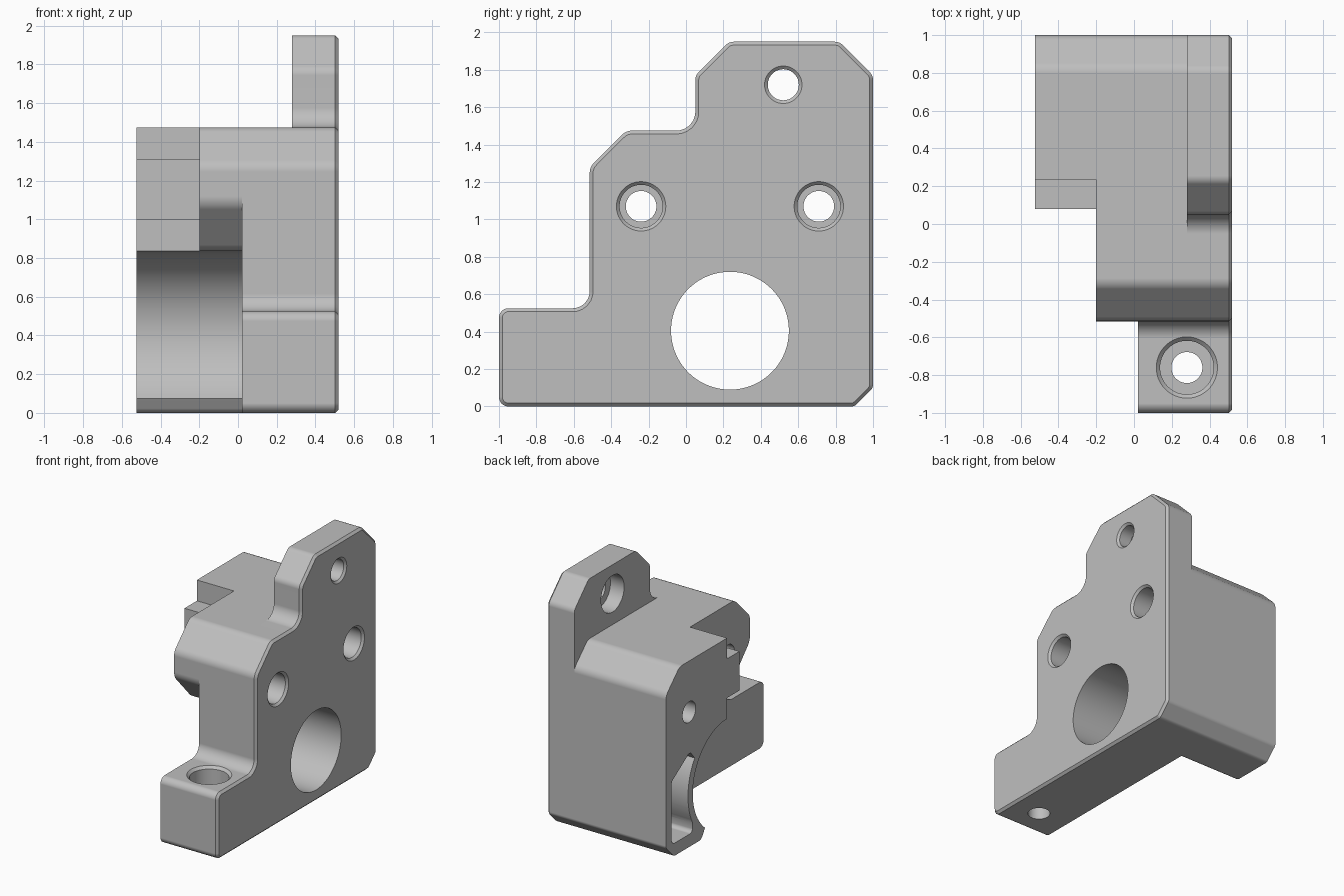
import bpy, bmesh
from math import sin, cos, tan, pi, radians
from mathutils import Vector

old = bpy.data.objects.get("Cube")
if old:
    bpy.data.objects.remove(old, do_unlink=True)

grey = bpy.data.materials.new("plain grey")
grey.use_nodes = True
GREY = (0.52, 0.52, 0.52, 1)
grey.diffuse_color = GREY
grey.node_tree.nodes["Principled BSDF"].inputs["Base Color"].default_value = GREY


def rounded(points, seg=6):
    """Outline from (y, z, radius) corners, with each corner filleted."""
    out = []
    for i, (y, z, r) in enumerate(points):
        p = Vector((y, z))
        if r == 0:
            out.append(p)
            continue
        a = (Vector(points[i - 1][:2]) - p).normalized()
        b = (Vector(points[(i + 1) % len(points)][:2]) - p).normalized()
        half = a.angle(b) / 2
        centre = p + (a + b).normalized() * (r / sin(half))
        start = p + a * (r / tan(half)) - centre
        end = p + b * (r / tan(half)) - centre
        for k in range(seg + 1):
            t = k / seg
            out.append(centre + (start.lerp(end, t)).normalized() * r)
    return out


def finish(name, bm):
    bmesh.ops.recalc_face_normals(bm, faces=bm.faces)
    mesh = bpy.data.meshes.new(name)
    bm.to_mesh(mesh)
    bm.free()
    mesh.materials.append(grey)
    obj = bpy.data.objects.new(name, mesh)
    bpy.context.scene.collection.objects.link(obj)
    return obj


def prism(name, outline, x0, x1, chamfer=0.0):
    """Extrude a y-z outline along x, with an optional chamfer at x1."""
    bm = bmesh.new()
    low = bm.faces.new([bm.verts.new((x0, y, z)) for y, z in outline])
    new = bmesh.ops.extrude_face_region(bm, geom=[low])["geom"]
    bmesh.ops.translate(bm, vec=(x1 - x0, 0, 0),
                        verts=[v for v in new if isinstance(v, bmesh.types.BMVert)])
    if not any(f.calc_center_median().x < x0 + 1e-5 for f in bm.faces):
        bm.faces.new([v for v in low.verts] if low.is_valid else
                     [v for v in bm.verts if abs(v.co.x - x0) < 1e-5])
    if chamfer:
        edges = [e for e in bm.edges if all(abs(v.co.x - x1) < 1e-5 for v in e.verts)]
        bmesh.ops.bevel(bm, geom=edges, offset=chamfer, segments=1, affect='EDGES')
    return finish(name, bm)


def bore(name, axis, centre, steps, sides=64):
    """Stepped round cutter from (position, radius) steps along x or z."""
    bm = bmesh.new()
    rings = []
    for pos, r in steps:
        ring = []
        for k in range(sides):
            a = 2 * pi * (k + 0.5) / sides
            u, v = centre[0] + r * cos(a), centre[1] + r * sin(a)
            ring.append(bm.verts.new((pos, u, v) if axis == 'x' else (u, v, pos)))
        rings.append(ring)
    for a, b in zip(rings, rings[1:]):
        for k in range(sides):
            n = (k + 1) % sides
            bm.faces.new((a[k], a[n], b[n], b[k]))
    bm.faces.new(rings[0])
    bm.faces.new(rings[-1])
    return finish(name, bm)


def cut(obj, cutters):
    bpy.context.view_layer.objects.active = obj
    for c in cutters:
        mod = obj.modifiers.new("cut", 'BOOLEAN')
        mod.operation, mod.solver, mod.object = 'DIFFERENCE', 'EXACT', c
        bpy.ops.object.modifier_apply(modifier=mod.name)


CY, CZ, POCKET = 0.235, 0.405, 0.43
TOP, BACK = 1.475, 1.0

# Outline pieces shared by the slabs
foot = [(-1, 0, .05), (.9, 0, .04), (BACK, .1, .04)]
front_steps = [(-.32, TOP, .08), (-.515, 1.28, .08), (-.515, .525, .09), (-1, .525, .05)]
back_top = [(BACK, 1.31, .08), (.83, TOP, .08)]

# Mounting plate with its raised ear
ear = [(BACK, 1.77, .06), (.82, 1.95, .06), (.23, 1.95, .06), (.05, 1.77, .06), (.05, TOP, .1)]
plate = prism("mounting_plate", rounded(foot + ear + front_steps), .28, .52, .018)

# Lower body behind the plate
middle = prism("middle_body", rounded(foot + back_top + front_steps), .02, .28)

# Rear slabs wrap around the open round recess
arc = [(CY + POCKET * cos(a), CZ + POCKET * sin(a), 0)
       for a in [radians(90 - 140 * k / 36) for k in range(37)]]
wall = arc + [(.56, 0, .05), (.9, 0, .04), (BACK, .1, .04)] + back_top
lobe = [(-.32, TOP, .08), (-.515, 1.28, .08), (-.515, 1.08, .1), (-.29, .835, .1)]
upper = prism("upper_body", rounded(wall + lobe), -.2, .02)
rear = prism("rear_body", rounded(wall + [(CY, TOP, 0)]), -.525, -.2)

# Small step on the front of the rear slab
step = [(.08, 1.0), (CY, 1.0), (CY, 1.31), (.08, 1.31)]
ledge = prism("rear_step", step, -.525, -.2)

# Cutters: motor bore, screw holes, foot hole and wall slot
screw = [(.56, .15), (.52, .132), (.503, .115), (.31, .115), (.31, .082), (-.7, .082)]
main_bore = bore("bore_cutter", 'x', (CY, CZ), [(-.05, .315), (.6, .315)], 96)
front_screw = bore("front_screw_cutter", 'x', (-.24, 1.07), screw)
back_screw = bore("back_screw_cutter", 'x', (.71, 1.07), screw)
ear_screw = bore("ear_screw_cutter", 'x', (.52, 1.72),
                 [(.55, .13), (.52, .1), (.505, .083), (.4, .083), (.4, .145), (.2, .145)])
foot_screw = bore("foot_screw_cutter", 'z', (.28, -.76),
                  [(.6, .235), (.525, .162), (.505, .142), (.22, .142), (.22, .082), (-.1, .082)])
slot_arc = [(CY + .49 * cos(a), CZ + .49 * sin(a), 0)
            for a in [radians(34 - 62 * k / 14) for k in range(15)]]
slot_outline = slot_arc + [(.67, .1, .03), (.93, .1, .04), (.93, .6, .04), (.7, .75, .03)]
slot = prism("slot_cutter", rounded(slot_outline), -.6, -.03)

cut(plate, [main_bore, front_screw, back_screw, ear_screw, foot_screw])
cut(middle, [main_bore, front_screw, back_screw, foot_screw])
cut(upper, [front_screw, back_screw, slot])
cut(rear, [back_screw, slot])
for c in (main_bore, front_screw, back_screw, ear_screw, foot_screw, slot):
    bpy.data.objects.remove(c, do_unlink=True)

# Smooth fillets and bores, keep hard edges crisp
bpy.ops.object.select_all(action='DESELECT')
for obj in (plate, middle, upper, rear, ledge):
    obj.select_set(True)
    bpy.context.view_layer.objects.active = obj
bpy.ops.object.shade_smooth_by_angle(angle=radians(30))
for obj in (plate, middle, upper, rear, ledge):
    mod = obj.modifiers.new("even_normals", 'WEIGHTED_NORMAL')
    mod.keep_sharp = True
